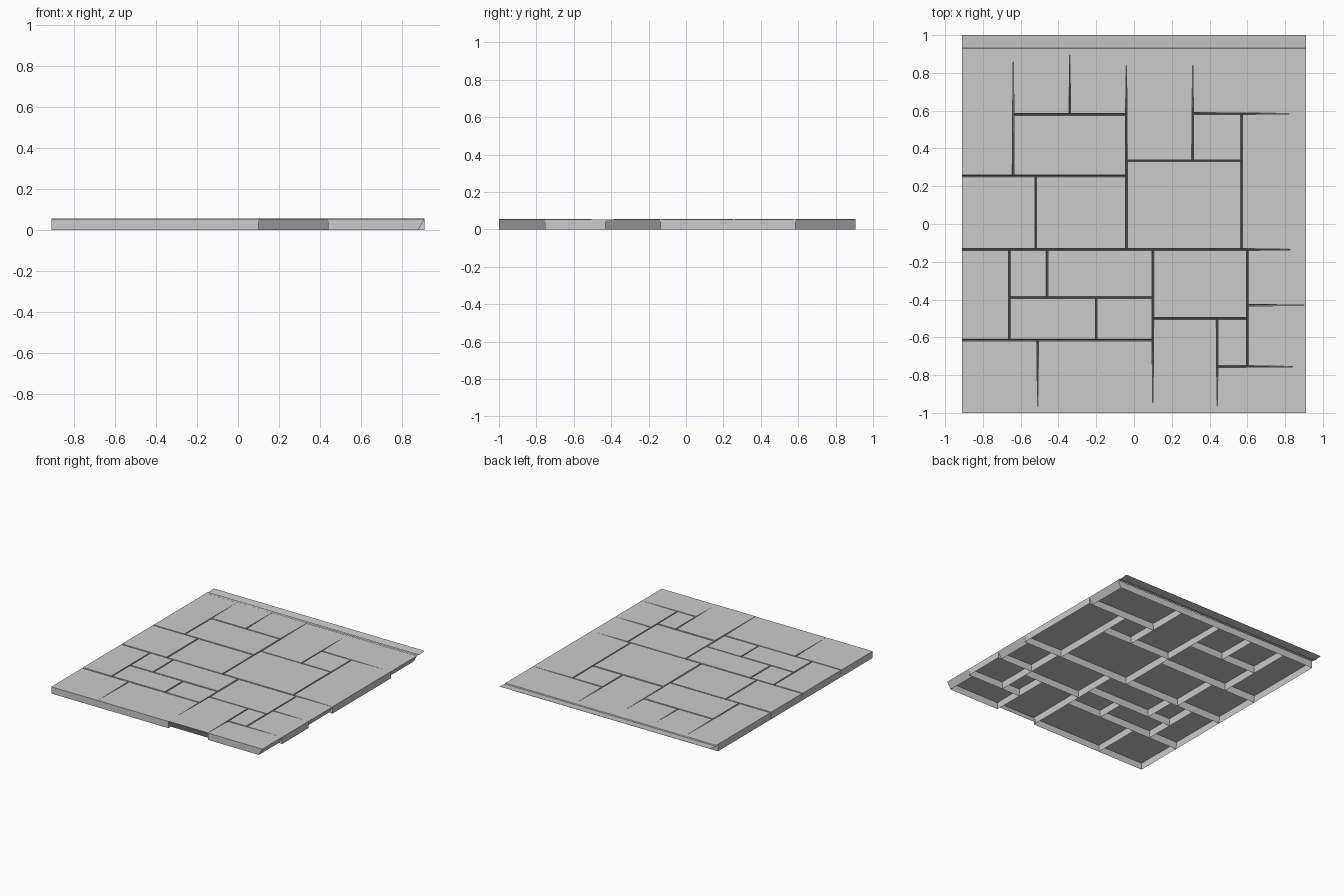
import bpy
import bmesh
import random

random.seed(4)

cube = bpy.data.objects.get("Cube")
if cube:
    bpy.data.objects.remove(cube, do_unlink=True)

# Single stone colour
stone = bpy.data.materials.new("stone_grey")
stone.use_nodes = True
GREY = (0.6, 0.6, 0.6, 1)
stone.diffuse_color = GREY
stone.node_tree.nodes["Principled BSDF"].inputs["Base Color"].default_value = GREY

LEFT, RIGHT, FRONT, BACK = -0.91, 0.91, -1.0, 0.905
TOP = 0.055
GROOVE = 0.005   # half the joint width at the top
LEAN = 0.03      # undercut of the chipped outer walls


def finish(name, bm):
    """Turn a bmesh into a named object with the stone material."""
    mesh = bpy.data.meshes.new(name)
    bm.to_mesh(mesh)
    bm.free()
    mesh.materials.append(stone)
    obj = bpy.data.objects.new(name, mesh)
    bpy.context.collection.objects.link(obj)
    return obj


def add_slab(name, x0, y0, x1, y1, undercut=""):
    """Open-bottomed slab: flat top, walls sloping out into the joints."""
    bm = bmesh.new()
    top, base = [], []
    height = TOP - random.uniform(0, 0.003)
    for x, y, sx, sy in ((x0, y0, 1, 1), (x1, y0, -1, 1),
                         (x1, y1, -1, -1), (x0, y1, 1, -1)):
        # joints close up where they run out at the panel edges
        on_side = x in (LEFT, RIGHT)
        on_end = y in (FRONT, BACK)
        dx = 0 if on_side or on_end else GROOVE * sx
        dy = 0 if on_end or x == RIGHT else GROOVE * sy
        top.append(bm.verts.new((x + dx, y + dy, height)))
        bx = x - LEAN if undercut == "right" and x == RIGHT else x
        by = y + LEAN if undercut == "front" and y == FRONT else y
        base.append(bm.verts.new((bx, by, 0)))
    bm.faces.new(top)
    for i in range(len(top)):
        j = (i + 1) % len(top)
        bm.faces.new((base[i], base[j], top[j], top[i]))
    return finish(name, bm)


# Slab layout: left, front, right, back, undercut wall
L, R, F, B = LEFT, RIGHT, FRONT, BACK
MID = -0.135
slabs = [
    # back half
    (L, .255, -.64, B), (-.64, .58, -.34, B), (-.34, .58, -.04, B),
    (-.64, .255, -.04, .58), (L, MID, -.52, .255), (-.52, MID, -.04, .255),
    (-.04, .335, .31, B), (.31, .585, R, B, "right"),
    (.31, .335, .57, .585), (-.04, MID, .57, .335), (.57, MID, R, .585),
    # front half
    (L, -.615, -.66, MID), (-.66, -.39, -.46, MID), (-.46, -.39, .1, MID),
    (-.66, -.615, -.2, -.39), (-.2, -.615, .1, -.39),
    (L, F, -.51, -.615), (-.51, F, .1, -.615), (.1, -.5, .6, MID),
    (.1, F, .44, -.5, "front"), (.44, -.755, .6, -.5),
    (.44, F, R, -.755, "right"), (.6, -.755, R, -.43),
    (.6, -.43, R, MID, "right"),
]
for number, slab in enumerate(slabs, 1):
    add_slab(f"paving_slab_{number}", *slab)

# Thin stepped flange along the back edge
profile = [(BACK, TOP), (.928, TOP), (.932, .049), (1, .055)]
bm = bmesh.new()
rows = [[bm.verts.new((x, y, z)) for x in (LEFT, RIGHT)] for y, z in profile]
for (a, b), (c, d) in zip(rows, rows[1:]):
    bm.faces.new((a, b, d, c))
finish("back_flange", bm)
